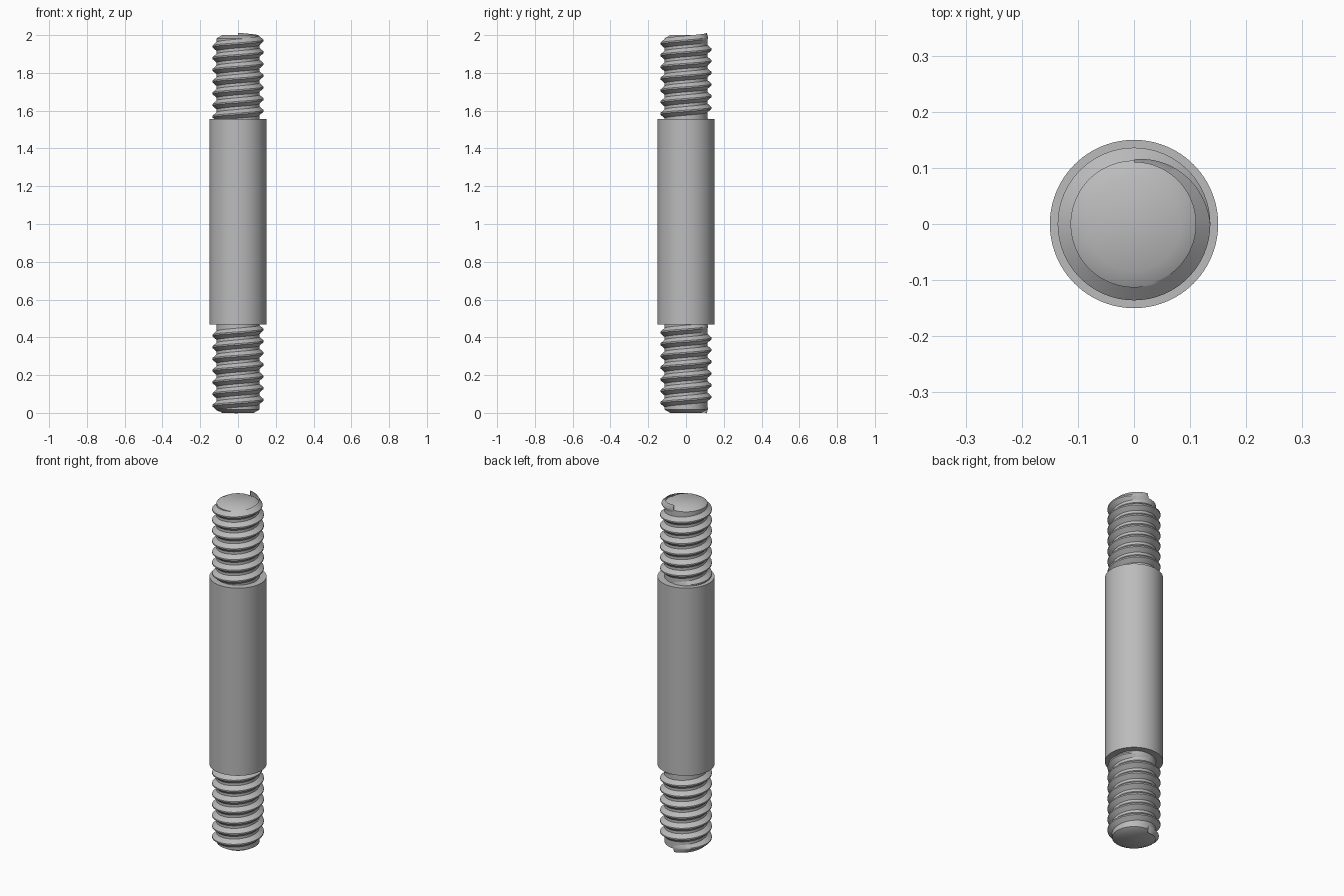
import bpy, bmesh, math

cube = bpy.data.objects.get("Cube")
if cube:
    bpy.data.objects.remove(cube, do_unlink=True)

steel = bpy.data.materials.new("grey steel")
steel.use_nodes = True
GREY = (0.5, 0.5, 0.5, 1)
steel.diffuse_color = GREY
steel.node_tree.nodes["Principled BSDF"].inputs["Base Color"].default_value = GREY

SIDES = 96
CORE, CREST, PITCH, TURNS = 0.113, 0.136, 0.062, 7


def finish(name, bm):
    bmesh.ops.recalc_face_normals(bm, faces=bm.faces)
    mesh = bpy.data.meshes.new(name)
    bm.to_mesh(mesh)
    bm.free()
    mesh.materials.append(steel)
    obj = bpy.data.objects.new(name, mesh)
    bpy.context.collection.objects.link(obj)
    bpy.ops.object.select_all(action="DESELECT")
    obj.select_set(True)
    bpy.context.view_layer.objects.active = obj
    bpy.ops.object.shade_smooth_by_angle(angle=math.radians(30))


def lathe(name, profile):
    """Turn a (radius, height) profile around z and cap both ends."""
    bm = bmesh.new()
    rings = []
    for r, z in profile:
        rings.append([bm.verts.new((r * math.cos(a), r * math.sin(a), z))
                      for a in (math.tau * i / SIDES for i in range(SIDES))])
    for low, high in zip(rings, rings[1:]):
        for i in range(SIDES):
            j = (i + 1) % SIDES
            bm.faces.new((low[i], low[j], high[j], high[i]))
    bm.faces.new(rings[0])
    bm.faces.new(rings[-1])
    finish(name, bm)


def thread(name, base):
    """Right-handed helical ridge that fades in and out over a quarter turn."""
    bm = bmesh.new()
    steps, per_turn = TURNS * SIDES, SIDES
    root, half, flat = CORE - 0.003, PITCH * 0.42, PITCH * 0.06
    previous = None
    for s in range(steps + 1):
        a = math.pi / 2 + math.tau * s / per_turn
        fade = min(1, 4 * s / per_turn, 4 * (steps - s) / per_turn)
        crest = CORE + 0.002 + (CREST - CORE - 0.002) * fade
        z = base + PITCH * s / per_turn
        section = [bm.verts.new((r * math.cos(a), r * math.sin(a), z + dz))
                   for r, dz in ((root, -half), (crest, -flat),
                                 (crest, flat), (root, half))]
        if previous:
            for k in range(3):
                bm.faces.new((previous[k], section[k], section[k + 1], previous[k + 1]))
        else:
            bm.faces.new(section)
        previous = section
    bm.faces.new(previous)
    finish(name, bm)


# Plain shank between the two threaded ends
lathe("shank", [(0.15, 0.467), (0.15, 1.557)])

# Threaded ends: chamfered core plus helical ridge
lathe("lower_core", [(0.083, 0), (CORE, 0.017), (CORE, 0.48)])
lathe("upper_core", [(CORE, 1.54), (CORE, 1.983), (0.083, 2)])
thread("lower_thread", 0.0225)
thread("upper_thread", 1.5525)
